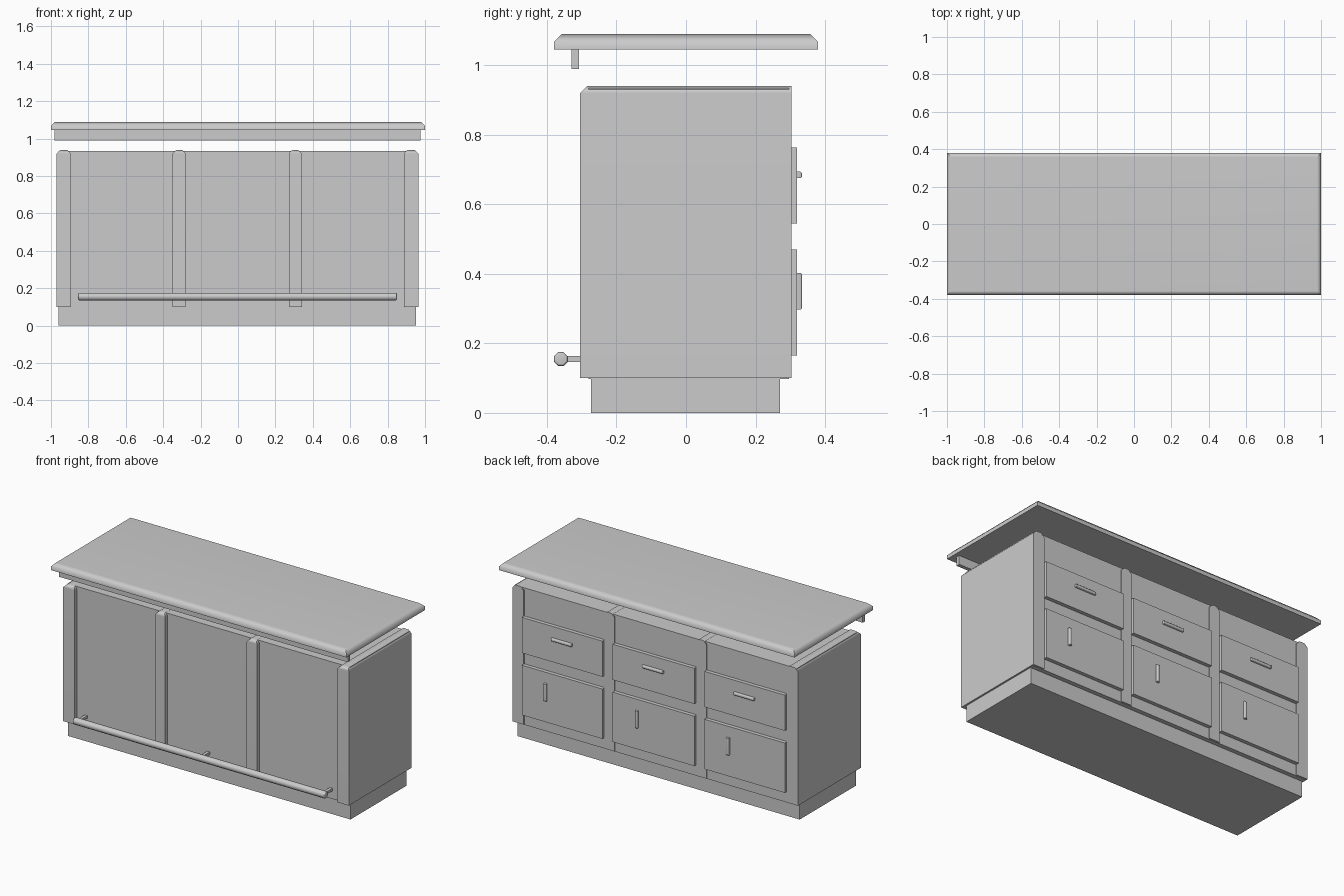
import bpy, bmesh
from math import radians, pi
from mathutils import Matrix, Vector

cube = bpy.data.objects.get("Cube")
if cube:
    bpy.data.objects.remove(cube, do_unlink=True)

grey = bpy.data.materials.new("plain_grey")
grey.use_nodes = True
colour = (0.6, 0.6, 0.6, 1)
grey.diffuse_color = colour
grey.node_tree.nodes["Principled BSDF"].inputs["Base Color"].default_value = colour

MID = -0.003  # centre line of the cabinet under the worktop


def finish(name, bm, smooth=False):
    bmesh.ops.recalc_face_normals(bm, faces=bm.faces)
    mesh = bpy.data.meshes.new(name)
    bm.to_mesh(mesh)
    bm.free()
    mesh.materials.append(grey)
    obj = bpy.data.objects.new(name, mesh)
    bpy.context.collection.objects.link(obj)
    if smooth:
        bpy.ops.object.select_all(action='DESELECT')
        obj.select_set(True)
        bpy.context.view_layer.objects.active = obj
        bpy.ops.object.shade_smooth_by_angle(angle=radians(50))
        weighted = obj.modifiers.new("weighted_normals", 'WEIGHTED_NORMAL')
        weighted.keep_sharp = True
    return obj


def box(name, x, y, z, bevel=0.0, edge_rule=None):
    """Box from (low, high) ranges, with the edges picked by a rule chamfered."""
    bm = bmesh.new()
    bmesh.ops.create_cube(bm, size=1)
    for v in bm.verts:
        v.co = Vector([sum(r) / 2 + c * (r[1] - r[0]) for r, c in zip((x, y, z), v.co)])
    if bevel:
        edges = [e for e in bm.edges if edge_rule((e.verts[0].co + e.verts[1].co) / 2)]
        bmesh.ops.bevel(bm, geom=edges, offset=bevel, segments=1,
                        profile=0.5, affect='EDGES')
    return finish(name, bm, bevel > 0)


def span(centre, width):
    return (centre - width / 2, centre + width / 2)


# Worktop with chamfered upper rim, and the apron rail hanging below its front
box("worktop", (-1, 1), (-0.38, 0.38), (1.045, 1.09), 0.022, lambda p: p.z > 1.08)
box("worktop_rail", span(MID, 1.956), (-0.33, -0.308), (0.99, 1.05))

# Plinth and carcass
box("plinth", span(MID, 1.912), (-0.273, 0.27), (0, 0.1))
box("carcass", span(MID, 1.912), (-0.28, 0.297), (0.097, 0.935))

# Upright dividers: two ends and two inner ones, chamfered on top except at the back
uprights = {"right_end": (-0.97, -0.893), "right_inner": (-0.35, -0.28),
            "left_inner": (0.272, 0.342), "left_end": (0.887, 0.964)}
for side, x in uprights.items():
    box(side + "_upright", x, (-0.305, 0.303), (0.1, 0.94), 0.02,
        lambda p: p.z > 0.93 and p.y < 0.29)

# Drawer and door in each bay on the back, with pulls
edges = list(uprights.values())
for i, bay in enumerate(("right", "middle", "left")):
    x = (edges[i][1], edges[i + 1][0])
    centre = sum(x) / 2
    box(bay + "_drawer", x, (0.29, 0.32), (0.545, 0.763))
    box(bay + "_door", x, (0.29, 0.32), (0.165, 0.47))
    ends = lambda p: p.y > 0.33
    box(bay + "_drawer_pull", span(centre, 0.14), (0.315, 0.334), span(0.685, 0.018), 0.004, ends)
    box(bay + "_door_pull", span(centre + 0.11, 0.018), (0.315, 0.334), (0.297, 0.403), 0.004, ends)

# Eight-sided foot rail along the front, with end chamfers and brackets
bm = bmesh.new()
turn = Matrix.Translation((MID, -0.36, 0.155)) @ Matrix.Rotation(pi / 2, 4, 'Y') @ Matrix.Rotation(pi / 8, 4, 'Z')
bmesh.ops.create_cone(bm, cap_ends=True, segments=8, radius1=0.0212, radius2=0.0212,
                      depth=1.706, matrix=turn)
rims = [e for e in bm.edges if abs(e.verts[0].co.x - e.verts[1].co.x) < 0.01]
bmesh.ops.bevel(bm, geom=rims, offset=0.005, segments=1, profile=0.5, affect='EDGES')
finish("foot_rail", bm, True)
for side, x in (("right", -0.83), ("middle", 0), ("left", 0.83)):
    box(side + "_rail_bracket", span(x + MID, 0.018), (-0.36, -0.275), (0.147, 0.163))
